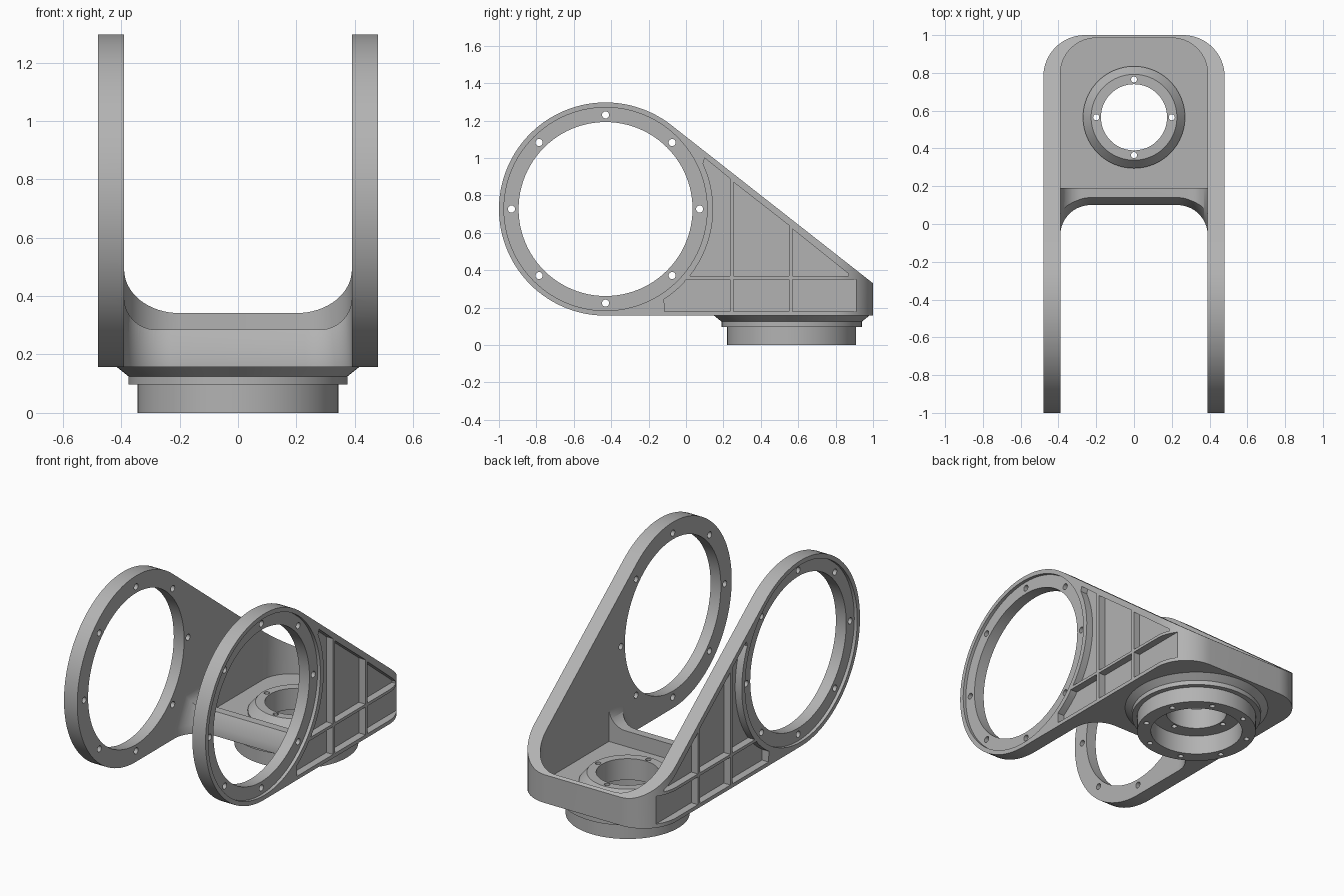
import bpy, bmesh
from math import sin, cos, pi, radians, sqrt

cube = bpy.data.objects.get("Cube")
if cube:
    bpy.data.objects.remove(cube)

metal = bpy.data.materials.new("machined_grey")
metal.use_nodes = True
GREY = (0.45, 0.45, 0.45, 1)
metal.diffuse_color = GREY
metal.node_tree.nodes["Principled BSDF"].inputs["Base Color"].default_value = GREY

# Mapping of a 2D profile plus extrusion depth to space, per axis
AXES = {"x": lambda u, v, d: (d, u, v),
        "y": lambda u, v, d: (u, d, v),
        "z": lambda u, v, d: (u, v, d)}


def arc(cu, cv, r, a0, a1, n=16):
    angles = [radians(a0 + (a1 - a0) * i / n) for i in range(n + 1)]
    return [(cu + r * cos(a), cv + r * sin(a)) for a in angles]


def circle(cu, cv, r, n=96):
    return arc(cu, cv, r, 0, 360, n)[:-1]


def prisms(name, axis, profiles, d0, d1, shift=0):
    """One object holding an extruded prism for each profile."""
    bm = bmesh.new()
    place = AXES[axis]
    for pts in profiles:
        low = [bm.verts.new(place(u, v, d0)) for u, v in pts]
        top = [bm.verts.new(place(u, v + shift, d1)) for u, v in pts]
        bm.faces.new(low)
        bm.faces.new(top[::-1])
        for i in range(len(pts)):
            j = (i + 1) % len(pts)
            bm.faces.new((low[i], top[i], top[j], low[j]))
    return finish(name, bm)


def finish(name, bm):
    bmesh.ops.recalc_face_normals(bm, faces=bm.faces)
    mesh = bpy.data.meshes.new(name)
    bm.to_mesh(mesh)
    bm.free()
    mesh.materials.append(metal)
    obj = bpy.data.objects.new(name, mesh)
    bpy.context.collection.objects.link(obj)
    return obj


def boolean(target, cutter, operation="DIFFERENCE"):
    mod = target.modifiers.new("cut", "BOOLEAN")
    mod.operation, mod.solver, mod.object = operation, "EXACT", cutter
    bpy.context.view_layer.objects.active = target
    bpy.ops.object.modifier_apply(modifier=mod.name)
    bpy.data.objects.remove(cutter)


def rounded_end(half, start, end, r):
    """Strip running along v whose far end has rounded corners."""
    s = 1 if end > start else -1
    c = end - s * r
    return ([(-half, start), (half, start)] + arc(half - r, c, r, 0, s * 90)
            + arc(r - half, c, r, s * 90, s * 180))


# Fork body: side silhouette, then rounded back corners
RY, RZ, R = -0.43, 0.727, 0.57
HALF, INNER = 0.48, 0.39
BASE, FLOOR, LIP = 0.157, 0.19, 0.285
side = arc(RY, RZ, R, 51.9, 270, 72) + [(1, BASE), (1, 0.33)]
fork = prisms("fork_body", "x", [side], -HALF, HALF)
boolean(fork, prisms("corners", "z", [rounded_end(HALF, -1.2, 1, 0.22)], -1, 2), "INTERSECT")

# Opening between arms, with a sloped front face on the lip
front = rounded_end(INNER, -1.5, 0.1, 0.16)
boolean(fork, prisms("gap", "z", [front], -1, 2))
boolean(fork, prisms("lip_slope", "z", [front], 0.21, 0.51, 0.16))

# Tray behind the lip and the rounded clearance above it
boolean(fork, prisms("tray", "z", [rounded_end(INNER, 0.19, 0.985, 0.19)], FLOOR, 2))
boolean(fork, prisms("lip_top", "y", [rounded_end(INNER, 2, LIP, 0.11)], -1.5, 0.3))
boolean(fork, prisms("hub_seat", "z", [circle(0, 0.565, 0.22)], -1, 0.3))

# Large arm bores and their bolt circles
bolts = [circle(RY + 0.503 * cos(k * pi / 4), RZ + 0.503 * sin(k * pi / 4), 0.019, 20)
         for k in range(8)]
boolean(fork, prisms("bores", "x", [circle(RY, RZ, 0.465)], -1, 1))
boolean(fork, prisms("bolts", "x", bolts, -1, 1))

# Weight-saving pockets between ribs on the outer faces
A, B, C, D = 0.235, 0.255, 0.55, 0.57
L0, L1, U0 = 0.18, 0.35, 0.368
pockets = [
    [(0.1, 1.0), (A, 0.89), (A, U0)] + arc(RY, RZ, 0.575, -38.6, 25),
    [(B, 0.87), (C, 0.64), (C, U0), (B, U0)],
    [(D, 0.62), (0.87, 0.38), (0.87, U0), (D, U0)],
    [(A, L0), (A, L1), (0, L1)] + arc(RY, RZ, 0.575, -43, -57, 6) + [(-0.115, L0)],
    [(B, L0), (C, L0), (C, L1), (B, L1)],
    [(D, L0), (0.915, L0), (0.915, L1), (D, L1)],
]
for s in (-1, 1):
    boolean(fork, prisms("pockets", "x", pockets, s * (HALF - 0.045), s * 0.6))
    boolean(fork, prisms("ring_recess", "x", [circle(RY, RZ, 0.543)], s * (HALF - 0.02), s * 0.6))

# Turned mounting hub under the tray, with a raised boss above
profile = [(0.175, 0.25), (0.227, 0.25), (0.27, 0.2), (0.27, 0.17), (0.415, 0.17),
           (0.415, BASE), (0.375, 0.125), (0.375, 0.097), (0.345, 0.097), (0.345, 0),
           (0.265, 0), (0.265, 0.12), (0.175, 0.12)]
bm = bmesh.new()
N = 96
rings = [[bm.verts.new((r * cos(2 * pi * k / N), 0.565 + r * sin(2 * pi * k / N), z))
          for r, z in profile] for k in range(N)]
for k in range(N):
    a, b = rings[k], rings[(k + 1) % N]
    for i in range(len(profile)):
        j = (i + 1) % len(profile)
        bm.faces.new((a[i], b[i], b[j], a[j]))
hub = finish("mounting_hub", bm)


def bolt_ring(count, r, size, z0, z1, turn=0):
    spots = [2 * pi * k / count + turn for k in range(count)]
    holes = [circle(r * cos(a), 0.565 + r * sin(a), size, 16) for a in spots]
    boolean(hub, prisms("hub_bolts", "z", holes, z0, z1))


bolt_ring(4, 0.2, 0.016, 0.05, 0.4)
bolt_ring(8, 0.305, 0.016, -0.1, 0.06, pi / 8)

# Smooth round surfaces, keep machined edges crisp
for obj in (fork, hub):
    bpy.ops.object.select_all(action="DESELECT")
    obj.select_set(True)
    bpy.context.view_layer.objects.active = obj
    bpy.ops.object.shade_smooth_by_angle(angle=radians(30))
